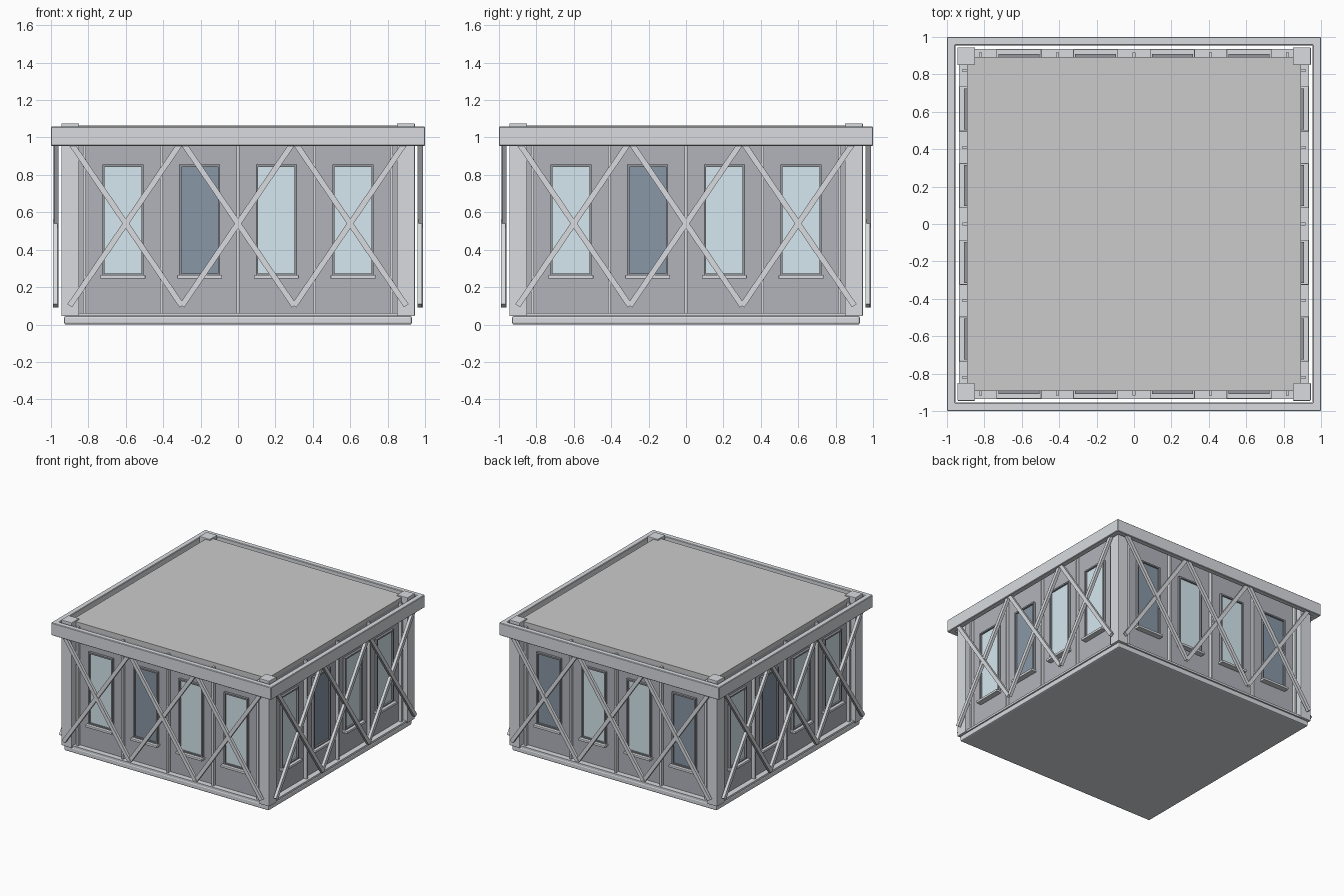
import bpy, math
from mathutils import Matrix

if "Cube" in bpy.data.objects:
    bpy.data.objects.remove(bpy.data.objects["Cube"])


def mat(name, rgb):
    m = bpy.data.materials.new(name)
    m.diffuse_color = (*rgb, 1)
    m.use_nodes = True
    m.node_tree.nodes["Principled BSDF"].inputs["Base Color"].default_value = m.diffuse_color
    return m


LIGHT = mat("light_metal", (0.69, 0.71, 0.74))
WALL = mat("wall_grey", (0.44, 0.455, 0.50))
FRAME = mat("frame_grey", (0.30, 0.31, 0.34))
GLASS = mat("lit_glass", (0.67, 0.81, 0.87))
DARK = mat("dark_glass", (0.25, 0.31, 0.38))


def box(name, lo, hi, m=None, bevel=0, turn=0, tilt=0):
    """Box between two corners, tilted about its own y axis, then turned about world z."""
    c = [(a + b) / 2 for a, b in zip(lo, hi)]
    s = [b - a for a, b in zip(lo, hi)]
    bpy.ops.mesh.primitive_cube_add(size=1)
    o = bpy.context.object
    o.name = name
    o.data.transform(Matrix.Rotation(turn, 4, 'Z') @ Matrix.Translation(c)
                     @ Matrix.Rotation(tilt, 4, 'Y') @ Matrix.Diagonal((*s, 1)))
    if m:
        o.data.materials.append(m)
    if bevel:
        b = o.modifiers.new("bevel", 'BEVEL')
        b.width = bevel
        b.segments = 2
    return o


# base plinth, wall core and flat roof
box("base", (-.93, -.93, 0), (.93, .93, .045), LIGHT, .01)
box("wall_core", (-.89, -.89, .04), (.89, .89, 1.04), WALL)
box("roof", (-.892, -.892, 1.03), (.892, .892, 1.065))

# corner posts
for sx in (-1, 1):
    for sy in (-1, 1):
        x, y = sx * .8975, sy * .8975
        box("corner_post", (x - .0475, y - .0475, .045),
            (x + .0475, y + .0475, 1.075), LIGHT, .003)

# cornice: a square hollow ring
R, r, z0, z1 = 1.0, .955, .955, 1.058
sq = [(-1, -1), (1, -1), (1, 1), (-1, 1)]
verts = [(a * k, b * k, z) for k, z in ((R, z0), (R, z1), (r, z1), (r, z0)) for a, b in sq]
faces = [(4 * j + i, 4 * j + (i + 1) % 4, 4 * ((j + 1) % 4) + (i + 1) % 4, 4 * ((j + 1) % 4) + i)
         for j in range(4) for i in range(4)]
me = bpy.data.meshes.new("cornice")
me.from_pydata(verts, [], faces)
me.materials.append(LIGHT)
cornice = bpy.data.objects.new("cornice", me)
bpy.context.collection.objects.link(cornice)
bev = cornice.modifiers.new("bevel", 'BEVEL')
bev.width = .004

# four facades: front, right, back, left
for side, pattern in enumerate(("LDLL", "LDLL", "DLLD", "LDLL")):
    t = side * math.pi / 2
    box("bottom_rail", (-.85, -.935, .045), (.85, -.885, .062), LIGHT, turn=t)
    # mullions
    for i in range(5):
        x = (i - 2) * .41
        box("mullion", (x - .008, -.918, .06), (x + .008, -.885, 1.035), LIGHT, turn=t)
    # windows
    for i, kind in enumerate(pattern):
        x = (i - 1.5) * .41
        w, a, b, f = .11, .262, .855, .012
        box("window_glass", (x - w + f, -.896, a + f), (x + w - f, -.885, b - f),
            GLASS if kind == "L" else DARK, turn=t)
        for s in (-1, 1):
            xc = x + s * (w - f / 2)
            box("frame_jamb", (xc - f / 2, -.91, a), (xc + f / 2, -.885, b), FRAME, turn=t)
        for z in (a, b - f):
            box("frame_rail", (x - w + f, -.91, z), (x + w - f, -.885, z + f), FRAME, turn=t)
        box("window_sill", (x - .12, -.935, .245), (x + .12, -.885, .265), LIGHT, .004, turn=t)
    # crossed diagonal braces standing clear of the wall
    h = math.hypot(.6, .88) / 2
    for x in (-.6, 0, .6):
        for s in (-1, 1):
            y = -.975 + s * .002
            box("brace", (x - .015, y - .012, .54 - h), (x + .015, y + .012, .54 + h), LIGHT,
                turn=t, tilt=s * math.atan2(.6, .88))
